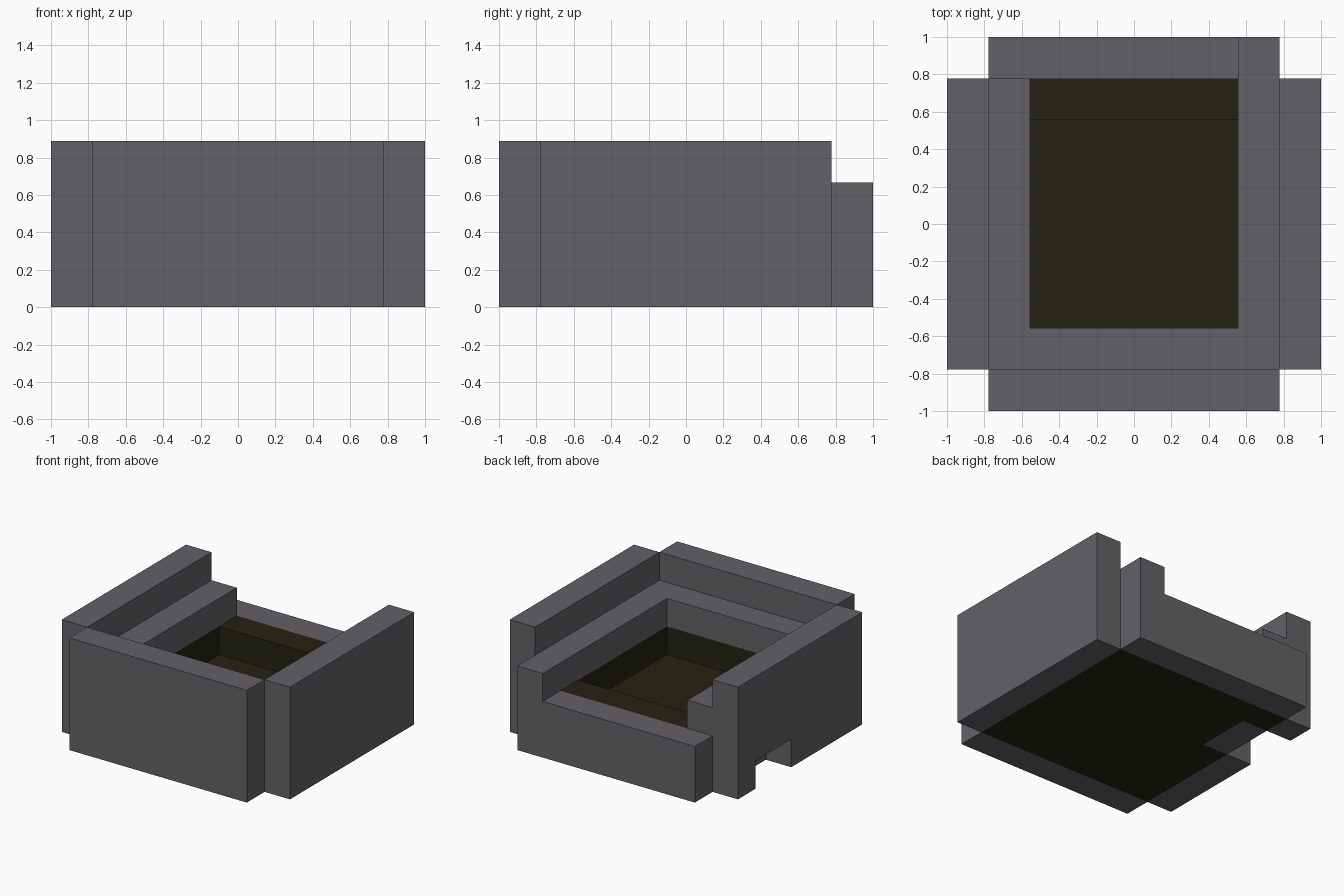
import bpy, bmesh
from mathutils import Vector

if "Cube" in bpy.data.objects:
    bpy.data.objects.remove(bpy.data.objects["Cube"])

U = 2 / 9  # one block


def material(name, color):
    m = bpy.data.materials.new(name)
    m.diffuse_color = (*color, 1)
    m.use_nodes = True
    m.node_tree.nodes["Principled BSDF"].inputs["Base Color"].default_value = m.diffuse_color
    return m


stone = material("grey stone", (0.123, 0.119, 0.133))
earth = material("dark earth", (0.018, 0.0165, 0.0055))


def prism(name, profile, axis, start, end, mat):
    """Extrude a 2D profile (in blocks) along an axis from start to end."""
    def place(p):
        c = list(p)
        c.insert(axis, start)
        return Vector(c) * U
    bm = bmesh.new()
    face = bm.faces.new([bm.verts.new(place(p)) for p in profile])
    out = bmesh.ops.extrude_face_region(bm, geom=[face], use_keep_orig=True)
    shift = Vector((0, 0, 0))
    shift[axis] = (end - start) * U
    bmesh.ops.translate(bm, vec=shift, verts=[
        g for g in out["geom"] if isinstance(g, bmesh.types.BMVert)])
    bmesh.ops.recalc_face_normals(bm, faces=bm.faces)
    mesh = bpy.data.meshes.new(name)
    bm.to_mesh(mesh)
    bm.free()
    mesh.materials.append(mat)
    ob = bpy.data.objects.new(name, mesh)
    bpy.context.collection.objects.link(ob)
    return ob


def rect(a0, b0, a1, b1):
    return [(a0, b0), (a1, b0), (a1, b1), (a0, b1)]


# Floor with a gap on the left for the stone drain block
prism("floor", [(-3.5, -3.5), (3.5, -3.5), (3.5, 3.5), (-3.5, 3.5),
                (-3.5, 2.5), (-2.5, 2.5), (-2.5, 0.5), (-3.5, 0.5)],
      2, 0, 1, earth)
prism("drain_block", rect(-3.5, 0.5, -2.5, 2.5), 2, 0, 1, stone)

# Earth ring around the pit, with a stone ledge open at the back above it
ledge = [(-3.5, 3.5), (-3.5, -3.5), (3.5, -3.5), (3.5, 3.5),
         (2.5, 3.5), (2.5, -2.5), (-2.5, -2.5), (-2.5, 3.5)]
prism("pit_sides", ledge, 2, 1, 2, earth)
prism("pit_back", rect(-2.5, 2.5, 2.5, 3.5), 2, 1, 2, earth)
prism("ledge", ledge, 2, 2, 3, stone)

# Outer walls
prism("front_wall", rect(-3.5, 0, 3.5, 4), 1, -4.5, -3.5, stone)
prism("right_wall", rect(-3.5, 0, 3.5, 4), 0, 3.5, 4.5, stone)

# Left wall with a low opening towards the back
prism("left_wall", [(-3.5, 0), (0.5, 0), (0.5, 1), (2.5, 1), (2.5, 0),
                    (3.5, 0), (3.5, 4), (-3.5, 4)], 0, -4.5, -3.5, stone)

# Low back wall with one raised block at its right end
prism("back_wall", [(-3.5, 0), (3.5, 0), (3.5, 3), (2.5, 3), (2.5, 2),
                    (-3.5, 2)], 1, 3.5, 4.5, stone)
